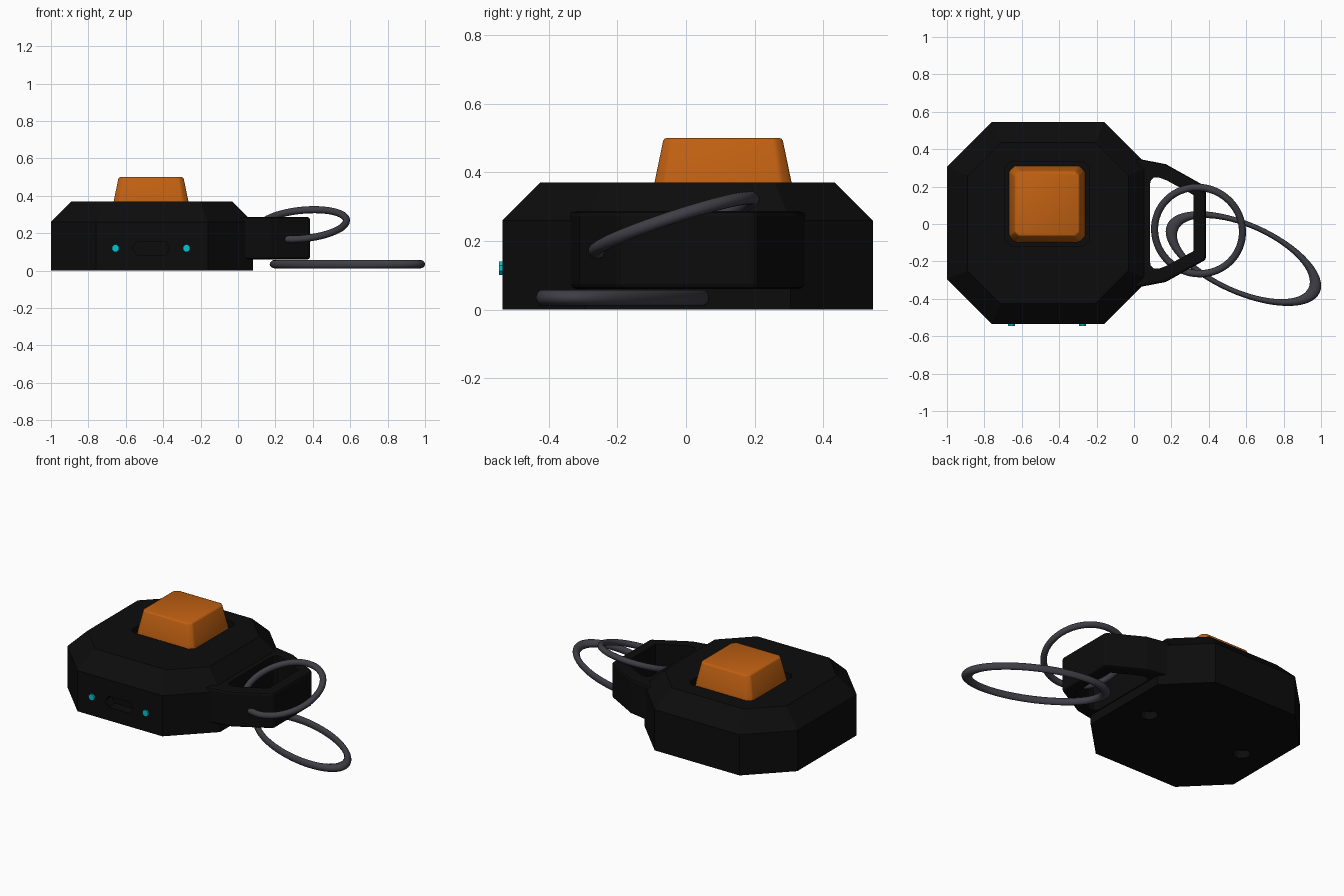
import bpy, bmesh, math
from mathutils import Vector, Matrix

if "Cube" in bpy.data.objects:
    bpy.data.objects.remove(bpy.data.objects["Cube"])

CX, CY = -0.46, 0.005          # body centre


def material(name, rgb):
    m = bpy.data.materials.new(name)
    m.diffuse_color = (*rgb, 1)
    m.use_nodes = True
    m.node_tree.nodes["Principled BSDF"].inputs["Base Color"].default_value = m.diffuse_color
    return m


BLACK = material("black plastic", (0.0037, 0.0037, 0.0037))
ORANGE = material("orange", (0.53, 0.118, 0.006))
STEEL = material("dark steel", (0.05, 0.048, 0.06))
CYAN = material("cyan", (0.0, 0.56, 0.62))


def loft(name, rings, mat):
    """Closed solid through a stack of equal-sized point rings."""
    bm = bmesh.new()
    vs = [[bm.verts.new(p) for p in r] for r in rings]
    n = len(vs[0])
    for a, b in zip(vs, vs[1:]):
        for i in range(n):
            bm.faces.new((a[i], a[(i + 1) % n], b[(i + 1) % n], b[i]))
    bm.faces.new(vs[0][::-1])
    bm.faces.new(vs[-1])
    bmesh.ops.recalc_face_normals(bm, faces=bm.faces)
    me = bpy.data.meshes.new(name)
    bm.to_mesh(me)
    bm.free()
    ob = bpy.data.objects.new(name, me)
    bpy.context.collection.objects.link(ob)
    me.materials.append(mat)
    return ob


def prism(name, pts, z0, z1, mat):
    return loft(name, [[(x, y, z) for x, y in pts] for z in (z0, z1)], mat)


def octagon(h, c, z):
    pts = [(h, -c), (h, c), (c, h), (-c, h), (-h, c), (-h, -c), (-c, -h), (c, -h)]
    return [(CX + x, CY + y, z) for x, y in pts]


def square(cx, cy, h, c, z):
    pts = [(h, -h + c), (h, h - c), (h - c, h), (c - h, h),
           (-h, h - c), (-h, c - h), (c - h, -h), (h - c, -h)]
    return [(cx + x, cy + y, z) for x, y in pts]


def circle(cx, cy, r, n):
    return [(cx + r * math.cos(2 * math.pi * (i + .5) / n),
             cy + r * math.sin(2 * math.pi * (i + .5) / n)) for i in range(n)]


def apply_mods(ob):
    bpy.ops.object.select_all(action='DESELECT')
    bpy.context.view_layer.objects.active = ob
    ob.select_set(True)
    for m in list(ob.modifiers):
        bpy.ops.object.modifier_apply(modifier=m.name)


def bevel(ob, width, segments, angle=30):
    m = ob.modifiers.new("bevel", 'BEVEL')
    m.width, m.segments = width, segments
    m.limit_method, m.angle_limit = 'ANGLE', math.radians(angle)
    apply_mods(ob)


def cut(ob, cutter):
    m = ob.modifiers.new("cut", 'BOOLEAN')
    m.operation, m.solver, m.object = 'DIFFERENCE', 'EXACT', cutter
    apply_mods(ob)
    bpy.data.objects.remove(cutter)


# Octagonal case with a chamfered top
body = loft("case", [octagon(.54, .30, 0), octagon(.54, .30, .26),
                     octagon(.43, .254, .37)], BLACK)

# Recess around the button
KX, KY = -0.465, 0.108
cut(body, loft("button_cutter", [square(KX, KY, .225, .03, .335),
                                 square(KX, KY, .225, .03, .5)], BLACK))

# Connector slot in the front wall
slot = [(-.10, .12), (-.075, .085), (.075, .085), (.10, .12), (.075, .155), (-.075, .155)]
cut(body, loft("slot_cutter", [[(KX + x, y, z) for x, z in slot]
                               for y in (-.6, -.47)], BLACK))

# Screw holes underneath
for s in (-1, 1):
    cut(body, prism("screw_cutter", circle(CX + s * .35, CY, .05, 12), -.1, .05, BLACK))

# Tapered button with softened edges
cap = loft("button", [square(KX, KY, .204, .03, .335),
                      square(KX, KY, .2, .03, .37),
                      square(KX, KY, .173, .022, .5)], ORANGE)
bevel(cap, .008, 2)

# Status lights either side of the slot
for side, x in (("left", -.655), ("right", -.275)):
    loft("light_" + side, [[(px, y, pz) for px, pz in circle(x, .12, .021, 8)]
                           for y in (-.545, -.52)], CYAN)


# Strap loop on the right wall
def mirrored(half):
    return [(x, CY + y) for x, y in half] + [(x, CY - y) for x, y in reversed(half)]


loop = prism("strap_loop", mirrored([(0, .345), (.04, .34), (.17, .315), (.385, .195)]),
             .06, .287, BLACK)
bevel(loop, .014, 2, 45)
hole = [(.086, .21), (.09, .228), (.105, .243), (.135, .243), (.175, .228), (.318, .15)]
cut(loop, prism("loop_cutter", mirrored(hole), 0, .4, BLACK))


# Split rings hanging from the loop
def ring(name, major, minor):
    bpy.ops.mesh.primitive_torus_add(major_radius=major, minor_radius=minor,
                                     major_segments=64, minor_segments=14)
    ob = bpy.context.object
    ob.name = name
    ob.data.materials.append(STEEL)
    bpy.ops.object.shade_smooth()
    return ob


upper = ring("upper_ring", .236, .019)
tilt = Vector((0, 0, 1)).rotation_difference(Vector((-.1, -.33, 1)).normalized())
upper.data.transform(Matrix.Diagonal((1.0, 1.03, 1, 1)))
upper.data.transform(tilt.to_matrix().to_4x4())
upper.data.transform(Matrix.Translation((.345, -.035, .247)))

lower = ring("lower_ring", .269, .021)
lower.data.transform(Matrix.Diagonal((1.54, .666, 1.1, 1)))
lower.data.transform(Matrix.Rotation(math.radians(-24), 4, 'Z'))
lower.data.transform(Matrix.Translation((.585, -.185, .035)))

# Smooth only the shallow edges of the rounded button
bpy.ops.object.select_all(action='DESELECT')
cap.select_set(True)
bpy.context.view_layer.objects.active = cap
bpy.ops.object.shade_smooth_by_angle(angle=math.radians(40))
